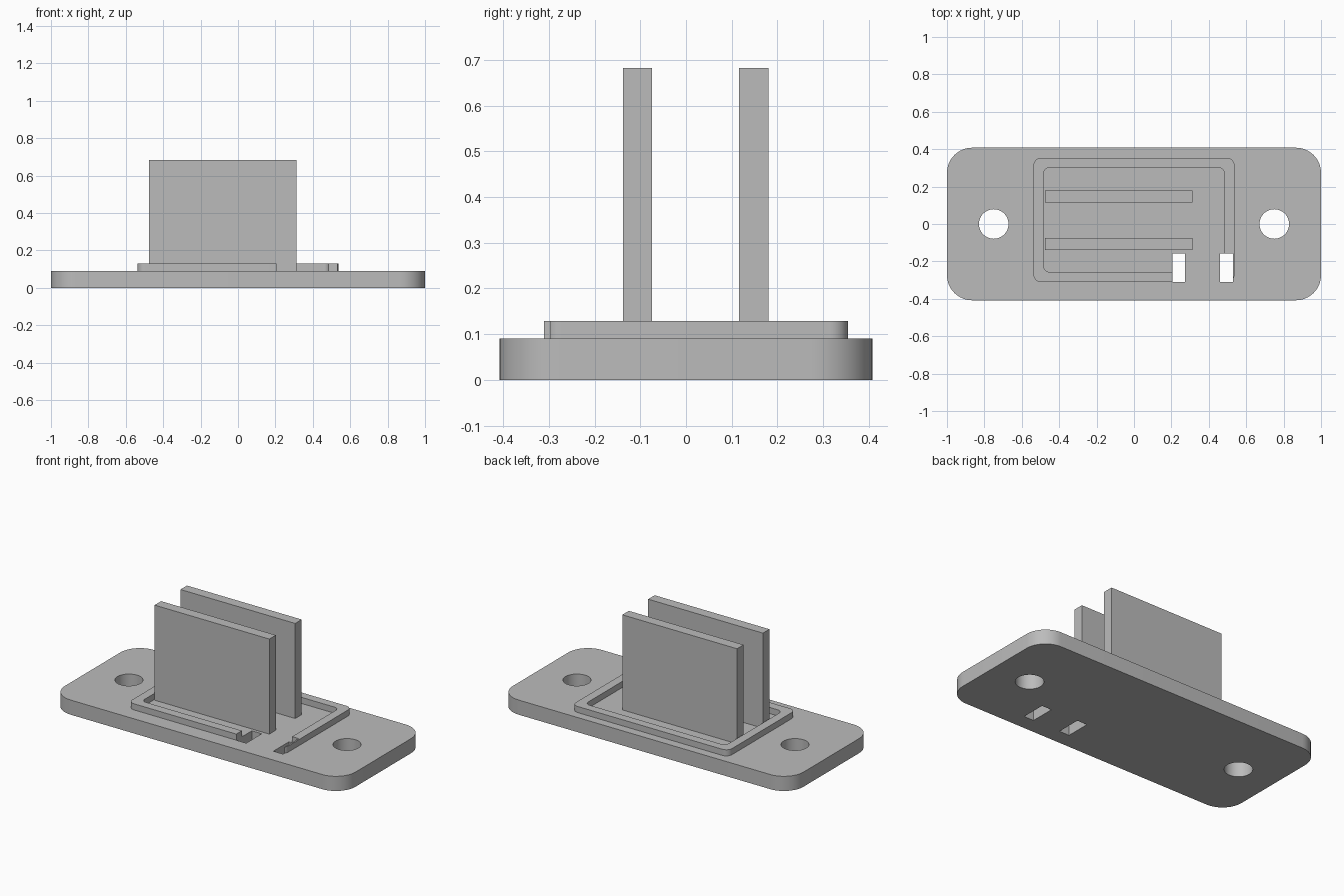
import bpy
import bmesh
import math

cube = bpy.data.objects.get("Cube")
if cube:
    bpy.data.objects.remove(cube, do_unlink=True)

grey = bpy.data.materials.new("plain grey")
grey.use_nodes = True
colour = (0.5, 0.5, 0.5, 1)
grey.diffuse_color = colour
grey.node_tree.nodes["Principled BSDF"].inputs["Base Color"].default_value = colour


def prism(name, outline, z0, z1):
    """Extrude a closed counter-clockwise outline from z0 to z1."""
    bm = bmesh.new()
    face = bm.faces.new([bm.verts.new((x, y, z0)) for x, y in outline])
    top = bmesh.ops.extrude_face_region(bm, geom=[face])["geom"]
    verts = [v for v in top if isinstance(v, bmesh.types.BMVert)]
    bmesh.ops.translate(bm, verts=verts, vec=(0, 0, z1 - z0))
    bmesh.ops.recalc_face_normals(bm, faces=bm.faces)
    mesh = bpy.data.meshes.new(name)
    bm.to_mesh(mesh)
    bm.free()
    mesh.materials.append(grey)
    obj = bpy.data.objects.new(name, mesh)
    bpy.context.collection.objects.link(obj)
    return obj


def arc(cx, cy, r, start, sweep, steps):
    return [(cx + r * math.cos(start + sweep * i / steps),
             cy + r * math.sin(start + sweep * i / steps)) for i in range(steps + 1)]


def rounded(x0, x1, y0, y1, r, steps=12):
    corners = [(x1 - r, y1 - r), (x0 + r, y1 - r), (x0 + r, y0 + r), (x1 - r, y0 + r)]
    return [p for i, (cx, cy) in enumerate(corners)
            for p in arc(cx, cy, r, i * math.pi / 2, math.pi / 2, steps)]


def box(name, x0, x1, y0, y1, z0, z1):
    return prism(name, [(x0, y0), (x1, y0), (x1, y1), (x0, y1)], z0, z1)


def cut(obj, cutters):
    """Subtract the cutters, bake the result and remove the cutters."""
    for c in cutters:
        c.hide_render = True
        mod = obj.modifiers.new("cut", "BOOLEAN")
        mod.operation = "DIFFERENCE"
        mod.solver = "EXACT"
        mod.object = c
    bpy.context.view_layer.update()
    deps = bpy.context.evaluated_depsgraph_get()
    baked = bpy.data.meshes.new_from_object(obj.evaluated_get(deps))
    obj.modifiers.clear()
    obj.data = baked
    for c in cutters:
        bpy.data.objects.remove(c, do_unlink=True)


BASE_TOP, RIM_TOP, BLADE_TOP = 0.091, 0.129, 0.682
SLOT_Y = (-0.311, -0.158)
SLOTS = ((0.206, 0.274), (0.461, 0.528))

# Base plate with two screw holes and two small slots
base = prism("base_plate", rounded(-1, 1, -0.408, 0.408, 0.135), 0, BASE_TOP)
cutters = [prism("hole_cutter", arc(x, 0, 0.079, 0, math.tau, 48)[:-1], -0.1, 0.2)
           for x in (-0.75, 0.75)]
cutters += [box("slot_cutter", x0, x1, *SLOT_Y, -0.1, 0.2) for x0, x1 in SLOTS]
cut(base, cutters)

# Raised rim, open at the front between the slots
rim = prism("raised_rim", rounded(-0.537, 0.537, -0.311, 0.354, 0.04), BASE_TOP, RIM_TOP)
cut(rim, [
    prism("rim_cutter", rounded(-0.483, 0.483, -0.256, 0.301, 0.03), 0, 0.3),
    box("gap_cutter", SLOTS[0][0], SLOTS[1][1], -0.4, SLOT_Y[1], 0, 0.3),
])

# Two upright blades
for name, y0, y1 in (("front_blade", -0.138, -0.074), ("back_blade", 0.116, 0.18)):
    box(name, -0.477, 0.312, y0, y1, BASE_TOP, BLADE_TOP)

# Smooth rounded corners and holes, keep edges sharp
for obj in (base, rim):
    bpy.ops.object.select_all(action="DESELECT")
    obj.select_set(True)
    bpy.context.view_layer.objects.active = obj
    bpy.ops.object.shade_smooth_by_angle(angle=math.radians(30))
